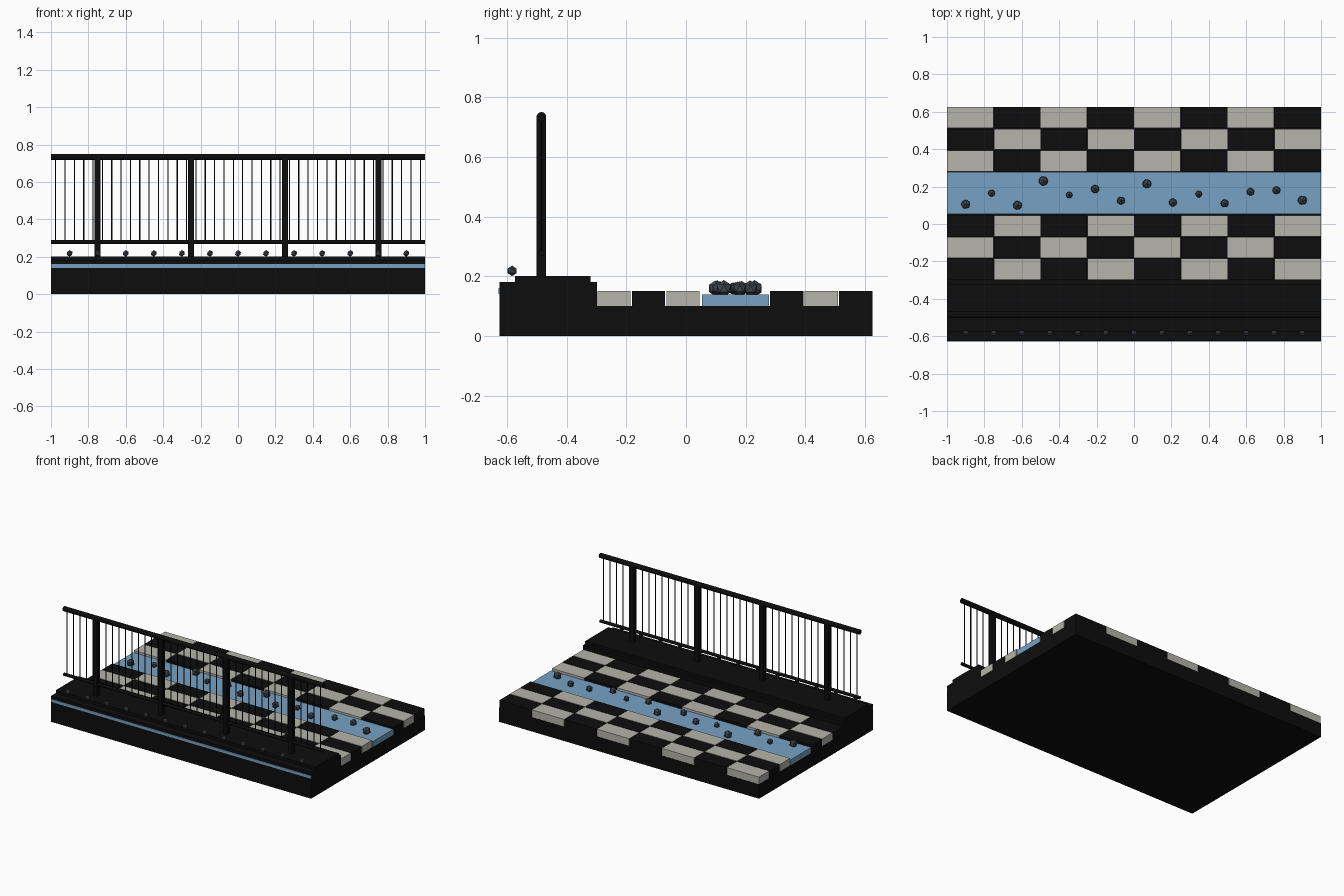
import bpy, bmesh, math
from mathutils import Matrix, Vector

if "Cube" in bpy.data.objects:
    bpy.data.objects.remove(bpy.data.objects["Cube"])


def material(name, rgb):
    m = bpy.data.materials.new(name)
    m.diffuse_color = (*rgb, 1)
    m.use_nodes = True
    m.node_tree.nodes["Principled BSDF"].inputs["Base Color"].default_value = m.diffuse_color
    return m


BLACK = material("black", (0.004, 0.004, 0.004))
PALE = material("pale stone", (0.46, 0.455, 0.41))
BLUE = material("water blue", (0.18, 0.36, 0.55))
GREY = material("slate grey", (0.055, 0.065, 0.08))


def finish(name, bm, mats):
    me = bpy.data.meshes.new(name)
    bm.to_mesh(me)
    bm.free()
    ob = bpy.data.objects.new(name, me)
    bpy.context.collection.objects.link(ob)
    for m in mats:
        me.materials.append(m)
    return ob


def add_box(bm, x, y, z, index=0):
    """Box from (min, max) ranges on each axis."""
    size = [r[1] - r[0] for r in (x, y, z)]
    mid = Vector([(r[0] + r[1]) / 2 for r in (x, y, z)])
    mat = Matrix.Translation(mid) @ Matrix.Diagonal((*size, 1))
    verts = bmesh.ops.create_cube(bm, size=1, matrix=mat)["verts"]
    for f in {f for v in verts for f in v.link_faces}:
        f.material_index = index


def add_rod(bm, mid, radius, length, sides, along_x=False):
    mat = Matrix.Translation(mid)
    if along_x:
        mat = mat @ Matrix.Rotation(math.pi / 2, 4, "Y")
    bmesh.ops.create_cone(bm, cap_ends=True, segments=sides, radius1=radius,
                          radius2=radius, depth=length, matrix=mat)


def box(name, x, y, z, mat):
    bm = bmesh.new()
    add_box(bm, x, y, z)
    return finish(name, bm, [mat])


def stones(name, spots):
    bm = bmesh.new()
    for x, y, z, r in spots:
        bmesh.ops.create_icosphere(bm, subdivisions=1, radius=r,
                                   matrix=Matrix.Translation((x, y, z)))
    return finish(name, bm, [GREY])


FULL = (-1, 1)

# Ground slab, raised kerb and its upper step
box("ground_slab", FULL, (-0.298, 0.625), (0, 0.10), BLACK)
box("kerb", FULL, (-0.625, -0.298), (0, 0.18), BLACK)
box("kerb_step", FULL, (-0.574, -0.32), (0.18, 0.20), BLACK)
box("front_stripe", FULL, (-0.628, -0.622), (0.14, 0.16), BLUE)

# Water channel between the two paved areas
box("water_channel", FULL, (0.053, 0.278), (0.10, 0.138), BLUE)

# Chequered paving, three rows on each side of the water
bm = bmesh.new()
for start, offset in ((-0.297, 0), (0.282, 1)):
    for row in range(3):
        y = start + row * 0.1155
        for col in range(8):
            x = -1 + col * 0.25
            add_box(bm, (x + 0.001, x + 0.249), (y, y + 0.1115), (0.10, 0.15),
                    (row + col + offset) % 2)
finish("paving_tiles", bm, [BLACK, PALE])

# Railing: posts, rails and balusters
RAIL_Y = -0.485
bm = bmesh.new()
for x in (-0.75, -0.25, 0.25, 0.75):
    add_box(bm, (x - 0.016, x + 0.016), (RAIL_Y - 0.016, RAIL_Y + 0.016),
            (0.20, 0.735))
finish("railing_posts", bm, [BLACK])

for name, z, r in (("top_rail", 0.734, 0.0165), ("bottom_rail", 0.278, 0.0105)):
    bm = bmesh.new()
    add_rod(bm, (0, RAIL_Y, z), r, 2, 12, along_x=True)
    finish(name, bm, [BLACK])

bm = bmesh.new()
for i in range(40):
    add_rod(bm, (-0.975 + i * 0.05, RAIL_Y, 0.506), 0.0035, 0.456, 6)
finish("balusters", bm, [BLACK])

# Row of small stones along the kerb edge
stones("kerb_stones", [(-0.9 + i * 0.15, -0.583, 0.218, 0.0175)
                       for i in range(13)])

# Pebbles in the water: evenly spaced along x, with offset and radius
pebbles = [(0.105, 0.027), (0.165, 0.021), (0.10, 0.027), (0.23, 0.028),
           (0.155, 0.02), (0.187, 0.025), (0.125, 0.024), (0.215, 0.027),
           (0.115, 0.024), (0.16, 0.02), (0.11, 0.024), (0.172, 0.023),
           (0.18, 0.024), (0.127, 0.028)]
stones("water_pebbles", [(-0.9 + i * 1.8 / 13, y, 0.159, r)
                         for i, (y, r) in enumerate(pebbles)])
